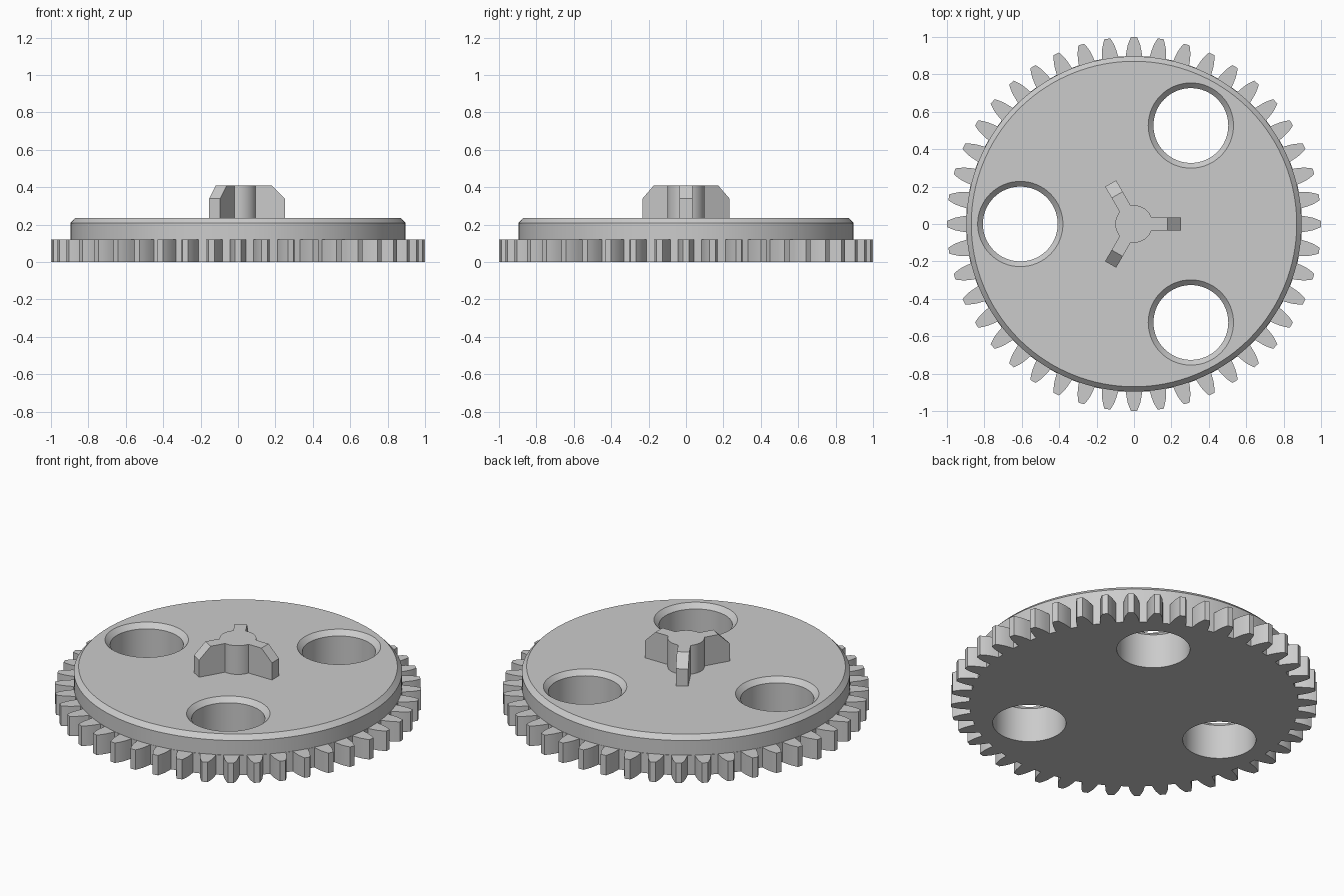
import bpy, bmesh, math
from mathutils import Matrix

if "Cube" in bpy.data.objects:
    bpy.data.objects.remove(bpy.data.objects["Cube"])

grey = bpy.data.materials.new("light grey")
grey.diffuse_color = (0.6, 0.6, 0.6, 1)
grey.use_nodes = True
grey.node_tree.nodes["Principled BSDF"].inputs["Base Color"].default_value = grey.diffuse_color
TEETH = 44


def make(name, bm):
    bmesh.ops.recalc_face_normals(bm, faces=bm.faces)
    me = bpy.data.meshes.new(name)
    bm.to_mesh(me)
    bm.free()
    ob = bpy.data.objects.new(name, me)
    bpy.context.collection.objects.link(ob)
    me.materials.append(grey)
    return ob


def prism(name, outline, z0, z1):
    bm = bmesh.new()
    face = bm.faces.new([bm.verts.new((x, y, z0)) for x, y in outline])
    ext = bmesh.ops.extrude_face_region(bm, geom=[face])
    top = [v for v in ext["geom"] if isinstance(v, bmesh.types.BMVert)]
    bmesh.ops.translate(bm, verts=top, vec=(0, 0, z1 - z0))
    return make(name, bm)


def turned(name, profile, segs, centre=(0, 0)):
    """Closed solid of revolution from (radius, height) points."""
    bm = bmesh.new()
    rings = [[bm.verts.new((centre[0] + r * math.cos(2 * math.pi * i / segs),
                            centre[1] + r * math.sin(2 * math.pi * i / segs), z))
              for i in range(segs)] for r, z in profile]
    for a, b in zip(rings, rings[1:]):
        for i in range(segs):
            j = (i + 1) % segs
            bm.faces.new((a[i], a[j], b[j], b[i]))
    bm.faces.new(rings[0][::-1])
    bm.faces.new(rings[-1])
    return make(name, bm)


def combine(target, other, operation):
    mod = target.modifiers.new(operation.lower(), "BOOLEAN")
    mod.operation, mod.solver, mod.object = operation, "EXACT", other
    bpy.context.view_layer.objects.active = target
    bpy.ops.object.modifier_apply(modifier=mod.name)
    bpy.data.objects.remove(other)


def smooth(ob):
    bpy.ops.object.select_all(action="DESELECT")
    ob.select_set(True)
    bpy.context.view_layer.objects.active = ob
    bpy.ops.object.shade_smooth_by_angle(angle=math.radians(25))


# Toothed ring outline: curved flanks narrowing to a flat tip
half_tooth = [(0.897, 0.044), (0.925, 0.040), (0.955, 0.034), (0.98, 0.025), (1.0, 0.016)]
tooth = [(r, -w) for r, w in half_tooth] + [(r, w) for r, w in reversed(half_tooth)]
outline = []
for k in range(TEETH):
    c, s = math.cos(2 * math.pi * k / TEETH), math.sin(2 * math.pi * k / TEETH)
    outline += [(r * c - w * s, r * s + w * c) for r, w in tooth]
wheel = prism("gear_wheel", outline, 0, 0.12)

# Raised disc with a bevelled rim
disc = turned("raised_disc", [(0.896, 0.06), (0.896, 0.208), (0.87, 0.235)], 132)
combine(wheel, disc, "UNION")

# Three through holes with countersunk tops
for k in range(3):
    a = math.radians(60 + 120 * k)
    hole = turned("hole_cutter", [(0.2, -0.1), (0.2, 0.207), (0.228, 0.235), (0.228, 0.4)],
                  64, (0.608 * math.cos(a), 0.608 * math.sin(a)))
    combine(wheel, hole, "DIFFERENCE")

# Central hub with three bevelled fins
hub = turned("hub", [(0.1, 0.22), (0.1, 0.408)], 48)
fin_side = [(0, 0.22), (0.25, 0.22), (0.25, 0.338), (0.18, 0.408), (0, 0.408)]
for k in range(3):
    fin = prism("fin", fin_side, -0.034, 0.034)
    fin.data.transform(Matrix.Rotation(math.radians(120 * k), 4, "Z")
                       @ Matrix.Rotation(math.pi / 2, 4, "X"))
    combine(hub, fin, "UNION")
combine(wheel, hub, "UNION")
smooth(wheel)
